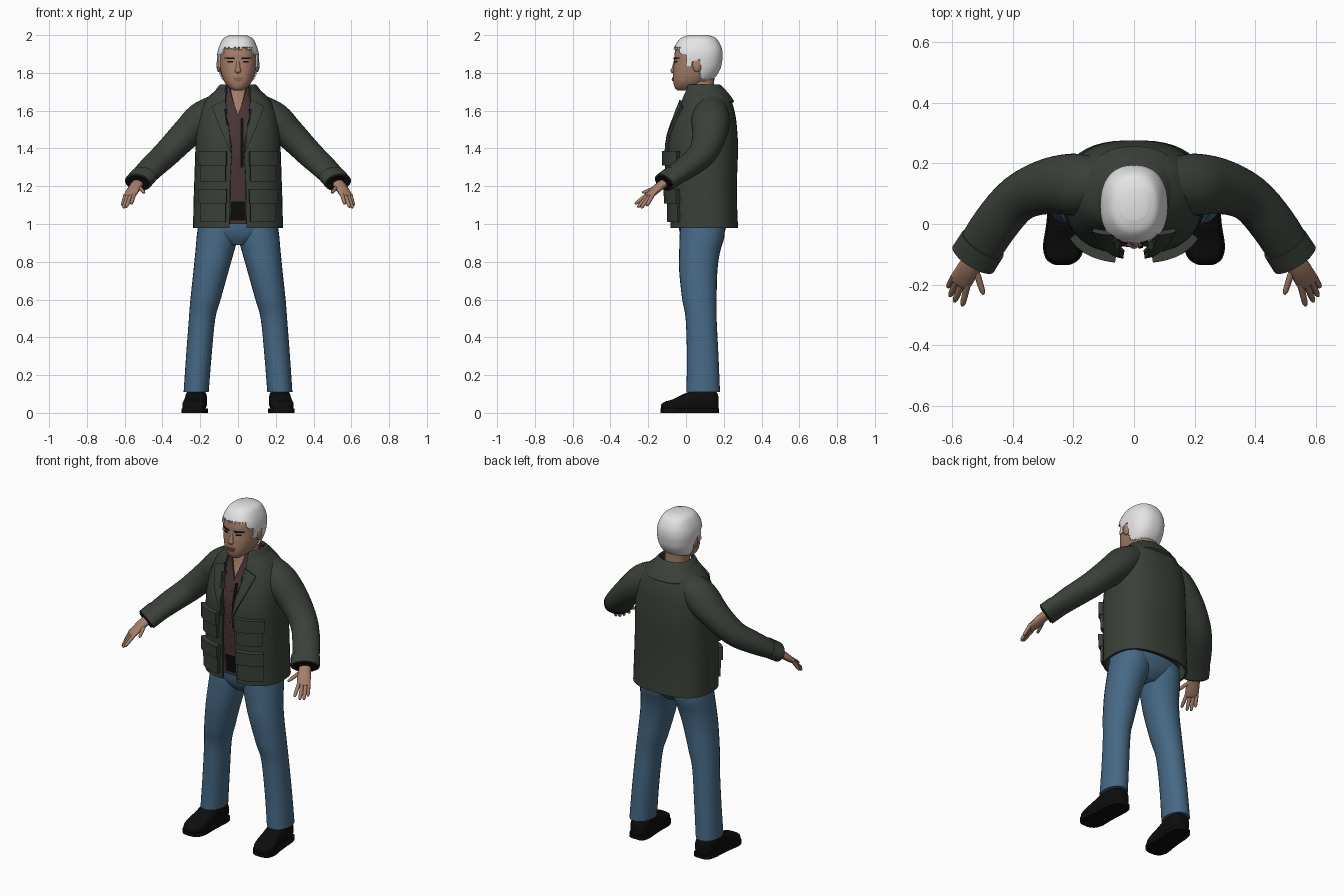
import bpy, bmesh, math, random
from mathutils import Vector
from mathutils.bvhtree import BVHTree

random.seed(4)
if "Cube" in bpy.data.objects:
    bpy.data.objects.remove(bpy.data.objects["Cube"])
parts = []


def material(name, *rgb):
    m = bpy.data.materials.new(name)
    m.use_nodes = True
    colour = (*rgb, 1)
    m.diffuse_color = colour
    for node in m.node_tree.nodes:
        if node.type == "BSDF_PRINCIPLED":
            node.inputs["Base Color"].default_value = colour
            node.inputs["Roughness"].default_value = 0.8
    return m


skin = material("skin", 0.38, 0.21, 0.14)
lip = material("lip", 0.27, 0.12, 0.09)
white_hair = material("white_hair", 0.78, 0.78, 0.78)
green = material("jacket_green", 0.042, 0.052, 0.04)
maroon = material("shirt_maroon", 0.068, 0.036, 0.036)
denim = material("denim_blue", 0.062, 0.14, 0.235)
black = material("black", 0.004, 0.004, 0.004)


def spline(rows, steps=4):
    """Smooth rows of numbers into a denser list."""
    out = []
    last = len(rows) - 1
    for i in range(last):
        quad = [rows[max(0, i - 1)], rows[i], rows[i + 1], rows[min(last, i + 2)]]
        for k in range(steps):
            t = k / steps
            out.append([b + t / 2 * (c - a + t * (2 * a - 5 * b + 4 * c - d
                        + t * (3 * (b - c) + d - a))) for a, b, c, d in zip(*quad)])
    return out + [list(rows[-1])]


def power(v, p):
    return math.copysign(abs(v) ** p, v)


def oval(z, half, front, back, gap=None, p=0.85, n=44):
    """Horizontal rounded ring; a gap leaves it open at the front."""
    start, count = 0, n
    if gap is not None:
        start, count = math.asin(min(1, max(gap, 0) / half) ** (1 / p)), n - 1
    mid, depth = (front + back) / 2, (back - front) / 2
    angles = [start + (math.tau - 2 * start) * k / count for k in range(n)]
    return [Vector((half * power(math.sin(t), p), mid - depth * power(math.cos(t), p), z))
            for t in angles]


def tube_rings(rows, n=20, steps=4):
    """Rings across a path of x, y, z, sideways radius, upward radius."""
    rows = spline(rows, steps)
    spots = [Vector(r[:3]) for r in rows]
    rings = []
    for i, row in enumerate(rows):
        along = spots[min(i + 1, len(rows) - 1)] - spots[max(i - 1, 0)]
        side = along.cross(Vector((0, 0, 1))).normalized()
        up = side.cross(along).normalized()
        rings.append([spots[i] + side * row[3] * math.cos(math.tau * k / n)
                      + up * row[4] * math.sin(math.tau * k / n) for k in range(n)])
    return rings


def finish(name, bm, mat, thick=0):
    bmesh.ops.recalc_face_normals(bm, faces=bm.faces)
    mesh = bpy.data.meshes.new(name)
    bm.to_mesh(mesh)
    bm.free()
    mesh.materials.append(mat)
    obj = bpy.data.objects.new(name, mesh)
    bpy.context.collection.objects.link(obj)
    parts.append(obj)
    if thick:
        mod = obj.modifiers.new("Thickness", "SOLIDIFY")
        mod.thickness, mod.offset = thick, 0
        bpy.context.view_layer.objects.active = obj
        bpy.ops.object.modifier_apply(modifier=mod.name)
    return obj


def loft(name, rings, mat, closed=True, thick=0, side=1, keep=None):
    """Skin a stack of rings; closed stacks without thickness get end caps."""
    bm = bmesh.new()
    rows = [[bm.verts.new((v.x * side, v.y, v.z)) for v in ring] for ring in rings]
    n = len(rows[0])
    for a, b in zip(rows, rows[1:]):
        for k in range(n if closed else n - 1):
            j = (k + 1) % n
            bm.faces.new((a[k], a[j], b[j], b[k]))
    if closed and not thick:
        bm.faces.new(rows[0])
    if closed and (keep or not thick):
        bm.faces.new(rows[-1])
    if keep:
        unwanted = [f for f in bm.faces if not keep(f.calc_center_median())]
        bmesh.ops.delete(bm, geom=unwanted, context="FACES")
    return finish(name, bm, mat, thick)


def surface(obj):
    return BVHTree.FromPolygons([v.co for v in obj.data.vertices],
                                [p.vertices for p in obj.data.polygons])


def patch(name, tree, corners, lift, mat, side=1, n=7):
    """Four-cornered plate in x and z, laid over the front of a surface."""
    bm = bmesh.new()
    bl, br, tr, tl = [Vector(c) for c in corners]
    grid = []
    for i in range(n):
        row = []
        for j in range(n):
            u, v = j / (n - 1), i / (n - 1)
            x, z = bl.lerp(br, u).lerp(tl.lerp(tr, u), v)
            hit = tree.ray_cast(Vector((x * side, -1, z)), Vector((0, 1, 0)))[0]
            y = hit.y if hit else 0.0
            row.append(bm.verts.new((x * side, y - lift / 2, z)))
        grid.append(row)
    for a, b in zip(grid, grid[1:]):
        for j in range(n - 1):
            bm.faces.new((a[j], a[j + 1], b[j + 1], b[j]))
    finish(name, bm, mat, lift)


def ball(name, centre, size, mat):
    bm = bmesh.new()
    bmesh.ops.create_uvsphere(bm, u_segments=16, v_segments=10, radius=1)
    for v in bm.verts:
        v.co = Vector(c + s * w for c, s, w in zip(centre, size, v.co))
    finish(name, bm, mat)


def box(x0, x1, z0, z1):
    return (x0, z0), (x1, z0), (x1, z1), (x0, z1)


# Head, neck and hair: z, half width, front, back
head_rows = [(1.708, .025, -.045, 0), (1.72, .045, -.058, .06), (1.745, .068, -.066, .10),
             (1.78, .084, -.069, .14), (1.82, .094, -.067, .165), (1.86, .098, -.062, .175),
             (1.90, .098, -.061, .178), (1.94, .088, -.05, .17), (1.97, .066, -.02, .145),
             (1.986, .035, .02, .105)]
head = loft("head", [oval(*r) for r in spline(head_rows)], skin)
neck_rows = [(1.48, .12, 0, .16), (1.58, .085, -.024, .17), (1.64, .07, -.004, .16),
             (1.70, .065, .01, .15), (1.79, .065, .02, .15)]
loft("neck", [oval(*r) for r in spline(neck_rows)], skin)


def is_hair(c):
    lines = ((-.03, 1.928), (0, 1.895), (.035, 1.83), (.075, 1.865), (1, 1.765))
    line = next(z for limit, z in lines if c.y < limit)
    return c.z > line + random.uniform(-.007, .007)


hair_rows = [(z + .01 * (z > 1.95), w + .008, f - .006, b + .012)
             for z, w, f, b in head_rows[2:]]
loft("hair", [oval(*r, n=80) for r in spline(hair_rows, 7)], white_hair,
     thick=.008, keep=is_hair)

# Face
face = surface(head)
ball("nose", (0, -.066, 1.812), (.017, .016, .015), skin)
loft("nose_bridge", tube_rings([(0, -.052, 1.87, .009, .01), (0, -.067, 1.815, .013, .011)],
                               n=12), skin)
patch("upper_lip", face, box(-.026, .026, 1.769, 1.776), .006, lip)
patch("lower_lip", face, box(-.02, .02, 1.758, 1.767), .007, lip)
for s, label in ((1, "left"), (-1, "right")):
    patch(label + "_eyebrow", face,
          ((.018, 1.872), (.072, 1.876), (.07, 1.882), (.018, 1.88)), .005, black, s)
    patch(label + "_eye", face,
          ((.026, 1.855), (.058, 1.855), (.054, 1.863), (.03, 1.863)), .003, black, s)
    ball(label + "_ear", (s * .102, .058, 1.84), (.012, .024, .036), skin)

# Shirt and jacket body: z, half width, front, back, half gap
shirt_rows = [(1.0, .20, -.045, .23, 0), (1.2, .20, -.062, .24, 0), (1.4, .195, -.072, .24, 0),
              (1.5, .18, -.058, .23, 0), (1.57, .15, -.036, .21, 0), (1.63, .11, -.018, .19, .018),
              (1.68, .085, -.008, .175, .034), (1.725, .075, .0, .165, .042)]
shirt = loft("shirt", [oval(*r) for r in spline(shirt_rows)], maroon, False, .008)
jacket_rows = [(.978, .232, -.078, .27, .045), (1.1, .23, -.08, .265, .042),
               (1.25, .225, -.088, .265, .04), (1.4, .22, -.092, .27, .032),
               (1.5, .214, -.075, .265, .05), (1.58, .2, -.047, .255, .062),
               (1.65, .168, -.022, .235, .066), (1.69, .13, -.008, .21, .062),
               (1.715, .1, .005, .185, .058)]
jacket = loft("jacket_body", [oval(*r, p=.78) for r in spline(jacket_rows)],
              green, False, .012)
collar_rows = [(1.645, .155, -.02, .25, .085), (1.685, .128, -.012, .222, .07),
               (1.725, .098, .0, .185, .06), (1.732, .088, .008, .175, .058)]
loft("collar", [oval(*r) for r in spline(collar_rows)], green, False, .014)

# Jacket front details
cloth = surface(jacket)
under = surface(shirt)
patch("shirt_placket", under, box(.014, .03, 1.3, 1.56), .005, black)
patch("shirt_hem", under, box(-.04, .04, 1.02, 1.12), .005, black)
for s, label in ((1, "left"), (-1, "right")):
    patch(label + "_lapel", cloth,
          ((.034, 1.37), (.105, 1.53), (.135, 1.62), (.07, 1.655)), .016, green, s)
    for level, top, low in (("upper", 1.385, 1.225), ("lower", 1.185, 1.01)):
        patch(f"{label}_{level}_pocket", cloth, box(.065, .195, low, top - .02),
              .018, green, s)
        patch(f"{label}_{level}_flap", cloth, box(.06, .2, top - .075, top), .032, green, s)

# Jeans
pelvis_rows = [(.89, .05, .0, .15), (.93, .15, -.025, .19), (.98, .212, -.038, .212),
               (1.04, .212, -.04, .22)]
loft("jeans_seat", [oval(*r) for r in spline(pelvis_rows)], denim)
# Leg rows: z, inner, outer, front, back
leg_rows = [(1.0, .0, .21, -.03, .205), (.93, .0, .219, -.034, .203), (.85, .022, .226, -.036, .18),
            (.75, .05, .236, -.036, .166), (.6, .092, .252, -.02, .162), (.5, .12, .26, -.002, .162),
            (.3, .14, .275, .005, .172), (.11, .155, .288, .002, .18)]
# Shoe rows: y, half width, top
shoe_rows = [(.172, .022, .08), (.16, .043, .105), (.12, .055, .118), (.05, .056, .12),
             (-.01, .058, .095), (-.07, .063, .066), (-.11, .052, .054), (-.128, .03, .042),
             (-.133, .012, .034)]
# Sleeve rows: x, y, z, sideways radius, upward radius
sleeve_rows = [(.1, .135, 1.625, .08, .07), (.19, .13, 1.555, .102, .092),
               (.28, .125, 1.472, .092, .08), (.38, .085, 1.37, .078, .07),
               (.46, -.005, 1.295, .076, .06), (.525, -.108, 1.225, .074, .046)]
fingers = {"index": ((.55, -.205, 1.155), (.566, -.27, 1.105)),
           "middle": ((.568, -.2, 1.15), (.592, -.256, 1.088)),
           "ring": ((.584, -.19, 1.148), (.607, -.238, 1.084)),
           "little": ((.596, -.178, 1.15), (.613, -.208, 1.096)),
           "thumb": ((.522, -.15, 1.195), (.496, -.232, 1.165))}

for s, label in ((1, "left"), (-1, "right")):
    leg = []
    for z, inner, outer, front, back in spline(leg_rows):
        ring = oval(z, (outer - inner) / 2, front, back, p=.95, n=28)
        leg.append([v + Vector(((inner + outer) / 2, 0, 0)) for v in ring])
    loft(label + "_jeans_leg", leg, denim, side=s)

    # Shoe with a flat sole
    upper, sole = [], []
    for y, half, top in spline(shoe_rows):
        mid = .227 - .07 * y
        turn = [math.tau * k / 24 for k in range(24)]
        upper.append([Vector((mid + half * power(math.cos(t), .7), y,
                              .006 + top / 2 * (1 + power(math.sin(t), .7)))) for t in turn])
        sole.append([Vector((mid + (half + .005) * x, y * 1.02, z))
                     for x, z in ((-1, 0), (1, 0), (1, .022), (-1, .022))])
    loft(label + "_shoe", upper, black, side=s)
    loft(label + "_shoe_sole", sole, black, side=s)

    # Sleeve, cuff band and dark lining
    loft(label + "_sleeve", tube_rings(sleeve_rows, 28), green, side=s)
    cuff = [(.498, -.066, 1.256, .079, .054), (.53, -.116, 1.22, .08, .052)]
    loft(label + "_cuff", tube_rings(cuff, 28), green, side=s)
    lining = [(.52, -.1, 1.23, .07, .043), (.533, -.121, 1.216, .07, .043)]
    loft(label + "_cuff_lining", tube_rings(lining, 28), black, side=s)

    # Hand
    palm = [(.522, -.1, 1.228, .03, .022), (.545, -.145, 1.195, .036, .022),
            (.573, -.192, 1.152, .037, .015), (.578, -.2, 1.145, .028, .008)]
    loft(label + "_palm", tube_rings(palm, 16), skin, side=s)
    for finger, (root, tip) in fingers.items():
        a, b = Vector(root), Vector(tip)
        path = [(*a.lerp(b, t), r, r) for t, r in
                ((-.15, .011), (.4, .0105), (.85, .009), (1, .004))]
        loft(f"{label}_{finger}_finger", tube_rings(path, 10, 3), skin, side=s)

# Smooth shading with sharp edges kept
bpy.ops.object.select_all(action="DESELECT")
for obj in parts:
    obj.select_set(True)
bpy.context.view_layer.objects.active = parts[0]
bpy.ops.object.shade_smooth_by_angle(angle=math.radians(40))
